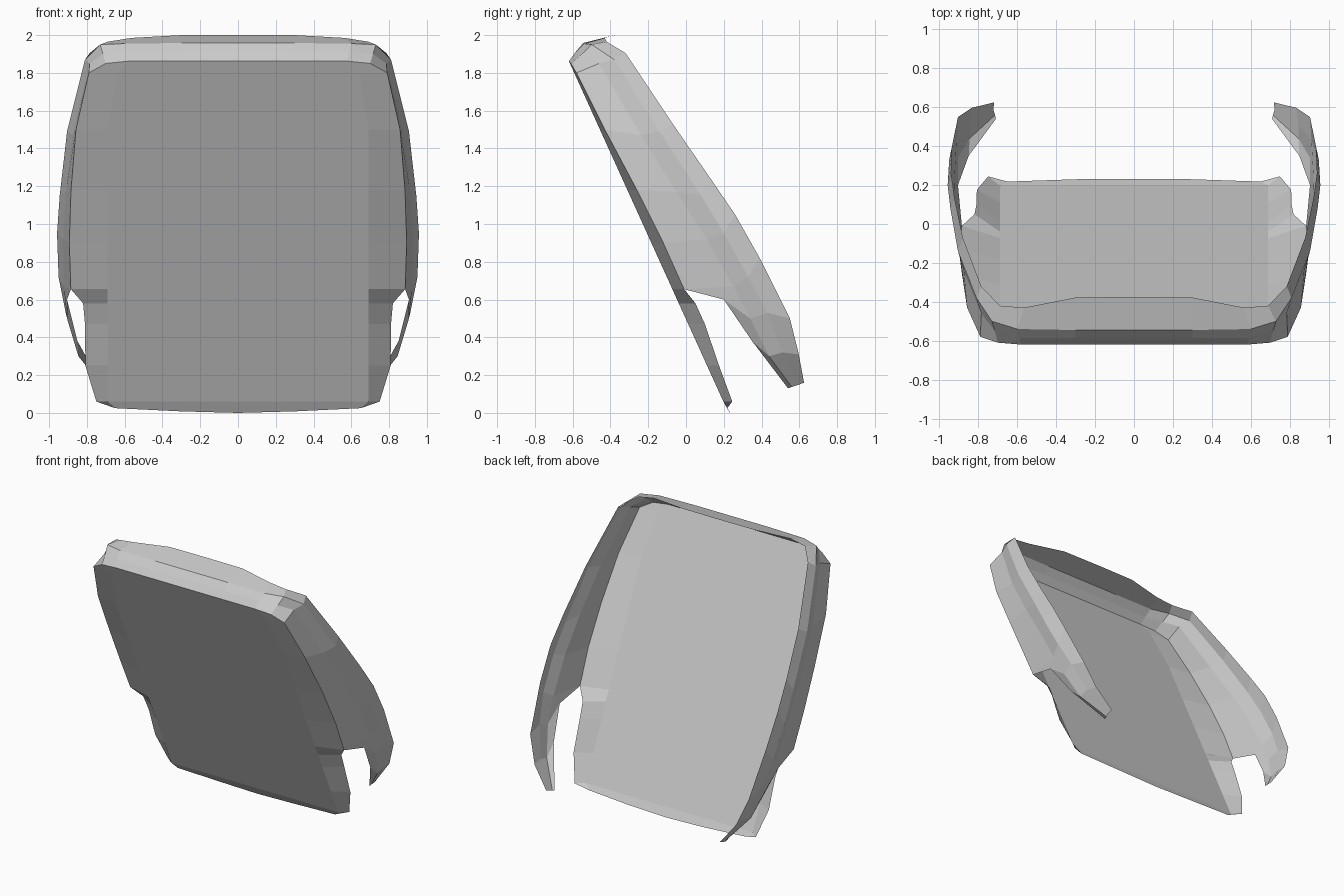
import bpy, bmesh


def add_grid(bm, rows):
    """Skin neighbouring rows of points with quads."""
    vs = [[bm.verts.new(p) for p in row] for row in rows]
    for a, b in zip(vs, vs[1:]):
        for i in range(len(a) - 1):
            bm.faces.new((a[i], a[i + 1], b[i + 1], b[i]))


def front_y(z):
    return -0.62 + 0.845 * (1.862 - z) / 1.862


# Front panel edge from the top corner down to the side notch
edge = [(.70, -.61, 1.85), (.79, -.58, 1.80), (.858, -.43, 1.50),
        (.884, -.26, 1.18), (.893, -.12, .90), (.885, -.01, .655)]
# Narrower lower tongue of the panel
tongue = [(.82, .05, .58), (.81, .10, .47), (.808, .175, .25), (.75, .245, .06)]

bm = bmesh.new()

# Panel: flat middle with side strips bent backwards
panel = []
for i, e in enumerate(edge + tongue):
    z = 1.862 if i == 0 else e[2]
    xs = (0, .3, .58) if i == 0 else (0, .3, .64) if i == 1 else (0, .3, .69)
    panel.append([(x, front_y(z), z) for x in xs] + [e])
panel.append([(0, .232, 0), (.3, .23, .008), (.65, .218, .025), tongue[-1]])
add_grid(bm, panel)

# Top hood: front edge, upper ridge, rear edge
top = [
    [(0, front_y(1.862), 1.862), (0, -.585, 1.91), (0, -.545, 1.958), (0, -.375, 2.0)],
    [(.3, front_y(1.862), 1.862), (.3, -.585, 1.91), (.3, -.545, 1.958), (.3, -.378, 2.0)],
    [(.58, front_y(1.862), 1.862), (.59, -.585, 1.91), (.60, -.54, 1.955), (.565, -.43, 1.985)],
]

# Side wing stations: panel edge, crease, outer ridge, rear rim
wing = [
    [edge[0], (.715, -.55, 1.90), (.73, -.50, 1.95), (.69, -.42, 1.965)],
    [edge[1], (.785, -.46, 1.85), (.81, -.38, 1.87), (.785, -.32, 1.905)],
    [edge[2], (.875, -.24, 1.47), (.905, -.14, 1.49), (.88, -.07, 1.53)],
    [edge[3], (.912, -.05, 1.17), (.944, .08, 1.15), (.922, .13, 1.24)],
    [edge[4], (.926, .11, .92), (.958, .20, .95), (.94, .26, 1.05)],
    [edge[5], (.922, .25, .67), (.95, .33, .72), (.935, .39, .82)],
    [(.905, .20, .60), (.905, .34, .50), (.912, .43, .53), (.905, .55, .50)],
    [(.85, .35, .38), (.845, .44, .30), (.845, .51, .32), (.835, .597, .31)],
    [(.71, .54, .13), (.714, .56, .137), (.722, .585, .145), (.72, .625, .16)],
]
add_grid(bm, top + wing)

bmesh.ops.remove_doubles(bm, verts=bm.verts, dist=0.001)
bmesh.ops.recalc_face_normals(bm, faces=bm.faces)

mesh = bpy.data.meshes.new("seat_back_shell")
bm.to_mesh(mesh)
bm.free()
shell = bpy.data.objects.new("seat_back_shell", mesh)
bpy.context.collection.objects.link(shell)

# Other half
mirror = shell.modifiers.new("mirror", 'MIRROR')
mirror.use_axis = (True, False, False)
mirror.merge_threshold = 0.001
